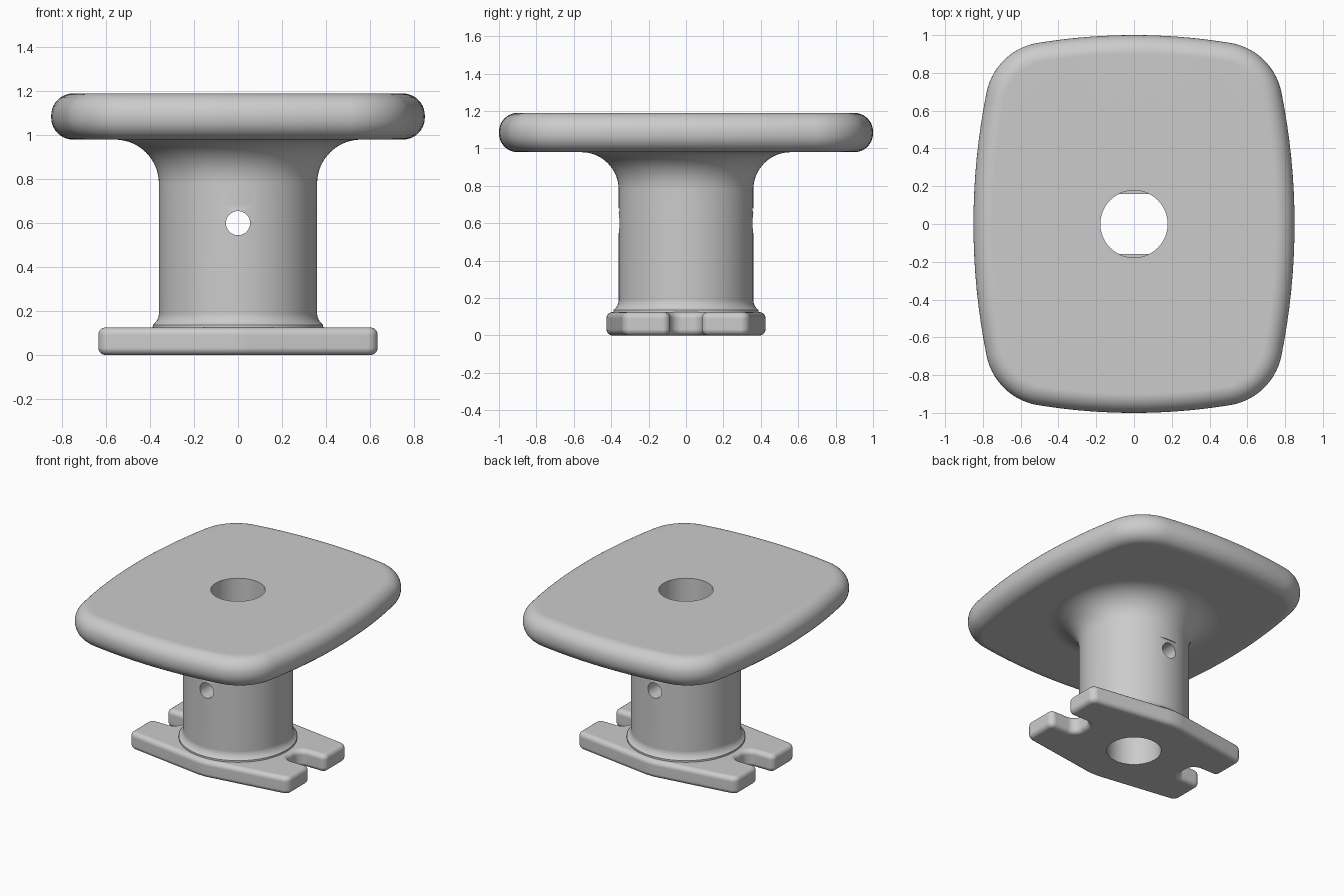
import bpy
import bmesh
from math import cos, sin, pi, radians, sqrt, tan
from mathutils import Vector

cube = bpy.data.objects.get("Cube")
if cube:
    bpy.data.objects.remove(cube, do_unlink=True)

GREY = (0.6, 0.6, 0.6, 1.0)
mat = bpy.data.materials.new("plain grey")
mat.use_nodes = True
mat.diffuse_color = GREY
mat.node_tree.nodes["Principled BSDF"].inputs["Base Color"].default_value = GREY

bm = bmesh.new()


def arc(cx, cy, r, a0, a1, n):
    angles = [radians(a0 + (a1 - a0) * i / n) for i in range(n + 1)]
    return [(cx + r * cos(a), cy + r * sin(a)) for a in angles]


def round_corner(a, p, b, r, n=8):
    """Replace corner p, between a and b, with an arc of radius r."""
    a, p, b = Vector(a), Vector(p), Vector(b)
    u, v = (a - p).normalized(), (b - p).normalized()
    half = u.angle(v) / 2
    centre = p + (u + v).normalized() * r / sin(half)
    reach = r / tan(half)
    d0, d1 = p + u * reach - centre, p + v * reach - centre
    steps = [d0.lerp(d1, i / n).normalized() * r + centre for i in range(n + 1)]
    return [tuple(s) for s in steps]


def four_way(quarter):
    """Mirror a quarter outline, running from the x axis to the y axis."""
    half = quarter + [(-x, y) for x, y in quarter[-2::-1]]
    return half + [(x, -y) for x, y in half[-2:0:-1]]


def inset(outline, d):
    """Move a counter-clockwise outline inwards by d."""
    pts = [Vector(p) for p in outline]
    result = []
    for i, p in enumerate(pts):
        u = (p - pts[i - 1]).normalized()
        v = (pts[(i + 1) % len(pts)] - p).normalized()
        n0, n1 = Vector((-u.y, u.x)), Vector((-v.y, v.x))
        result.append(p + (n0 + n1) * d / (1 + n0.dot(n1)))
    return result


def strip(rings):
    """Join successive closed rings of vertices with quads."""
    for low, high in zip(rings, rings[1:]):
        for i in range(len(low)):
            j = (i + 1) % len(low)
            bm.faces.new((low[i], low[j], high[j], high[i]))
    return rings[0], rings[-1]


def slab(outline, z0, z1, r, n):
    """Side wall of a plate with rounded lower and upper rims."""
    curve = [(r * (1 - sin(pi * i / 2 / n)), r * (1 - cos(pi * i / 2 / n))) for i in range(n + 1)]
    levels = [(d, z0 + h) for d, h in curve] + [(d, z1 - h) for d, h in curve[::-1]]
    return strip([[bm.verts.new((x, y, z)) for x, y in inset(outline, d)] for d, z in levels])


def turned(profile, sides=96):
    """Revolve a radius/height profile into an open wall."""
    turns = [2 * pi * i / sides for i in range(sides)]
    return strip([[bm.verts.new((r * cos(t), r * sin(t), z)) for t in turns] for r, z in profile])


def loop_edges(ring):
    return [bm.edges.get((ring[i - 1], v)) for i, v in enumerate(ring)]


def fill(edges, normal):
    bmesh.ops.triangle_fill(bm, edges=edges, use_beauty=True, normal=normal)


# Base plate: tapered towards both ends, each with an open slot
slot_in, slot_out, tip, waist = (0.43, 0.085), (0.635, 0.085), (0.635, 0.335), (0.066, 0.42)
base_quarter = ([(0.43, 0)]
                + round_corner((0.43, 0), slot_in, slot_out, 0.06)
                + round_corner(slot_in, slot_out, tip, 0.04)
                + round_corner(slot_out, tip, waist, 0.05)
                + arc(0, 0, 0.425, 81, 90, 4))
base_bottom, base_top = slab(four_way(base_quarter), 0, 0.125, 0.033, 6)

# Top plate: bowed sides, generous corners, fully rounded rim
plate_quarter = (arc(-2.68, 0, 3.53, 0, 11.4, 8)
                 + arc(0.4565, 0.633, 0.33, 11.4, 80.9, 14)[1:]
                 + arc(0, -2.15, 3.15, 81.5, 90, 8))
plate_bottom, plate_top = slab(four_way(plate_quarter), 0.98, 1.19, 0.1, 10)

# Column with a small foot fillet and a wide flare under the top plate
HOLE_Z, HOLE_R, BAND = 0.6, 0.055, 0.08
COLUMN_R, BORE_R = 0.36, 0.178
band_levels = (HOLE_Z - BAND, HOLE_Z + BAND)
column_foot, column_head = turned([(0.388, 0.125)]
                                  + arc(0.425, 0.19, 0.065, 235, 180, 6)
                                  + [(COLUMN_R, z) for z in band_levels]
                                  + arc(0.56, 0.78, 0.2, 180, 90, 16))
bore_bottom, bore_top = turned([(BORE_R, z) for z in (0, *band_levels, 1.19)])

# Flat faces closing the plates onto the column and the bore
for outer, inner, up in ((base_bottom, bore_bottom, -1), (base_top, column_foot, 1),
                         (plate_bottom, column_head, -1), (plate_top, bore_top, 1)):
    fill(loop_edges(outer) + loop_edges(inner), (0, 0, up))

# Cross hole through the front and back walls
for side in (-1, 1):
    window = []
    for f in bm.faces:
        c = f.calc_center_median()
        if abs(c.x) < BAND and abs(c.z - HOLE_Z) < 0.01 and c.y * side > 0:
            window.append(f)
    rims = {True: [], False: []}
    for e in {e for f in window for e in f.edges}:
        if sum(f in window for f in e.link_faces) == 1:
            rims[e.verts[0].co.xy.length > 0.3].append(e)
    bmesh.ops.delete(bm, geom=window, context="FACES")
    circle = arc(0, HOLE_Z, HOLE_R, 0, 352.5, 47)
    inside, outside = strip([[bm.verts.new((x, side * sqrt(r * r - x * x), z)) for x, z in circle]
                             for r in (BORE_R, COLUMN_R)])
    fill(rims[False] + loop_edges(inside), (0, side, 0))
    fill(rims[True] + loop_edges(outside), (0, side, 0))

# One solid pedestal, smooth with crisp hole rims
bmesh.ops.recalc_face_normals(bm, faces=bm.faces)
mesh = bpy.data.meshes.new("pedestal")
bm.to_mesh(mesh)
bm.free()
mesh.materials.append(mat)
pedestal = bpy.data.objects.new("pedestal", mesh)
bpy.context.collection.objects.link(pedestal)
bpy.ops.object.select_all(action="DESELECT")
pedestal.select_set(True)
bpy.context.view_layer.objects.active = pedestal
bpy.ops.object.shade_smooth_by_angle(angle=radians(32))
weighted = pedestal.modifiers.new("weighted_normals", "WEIGHTED_NORMAL")
weighted.keep_sharp = True
